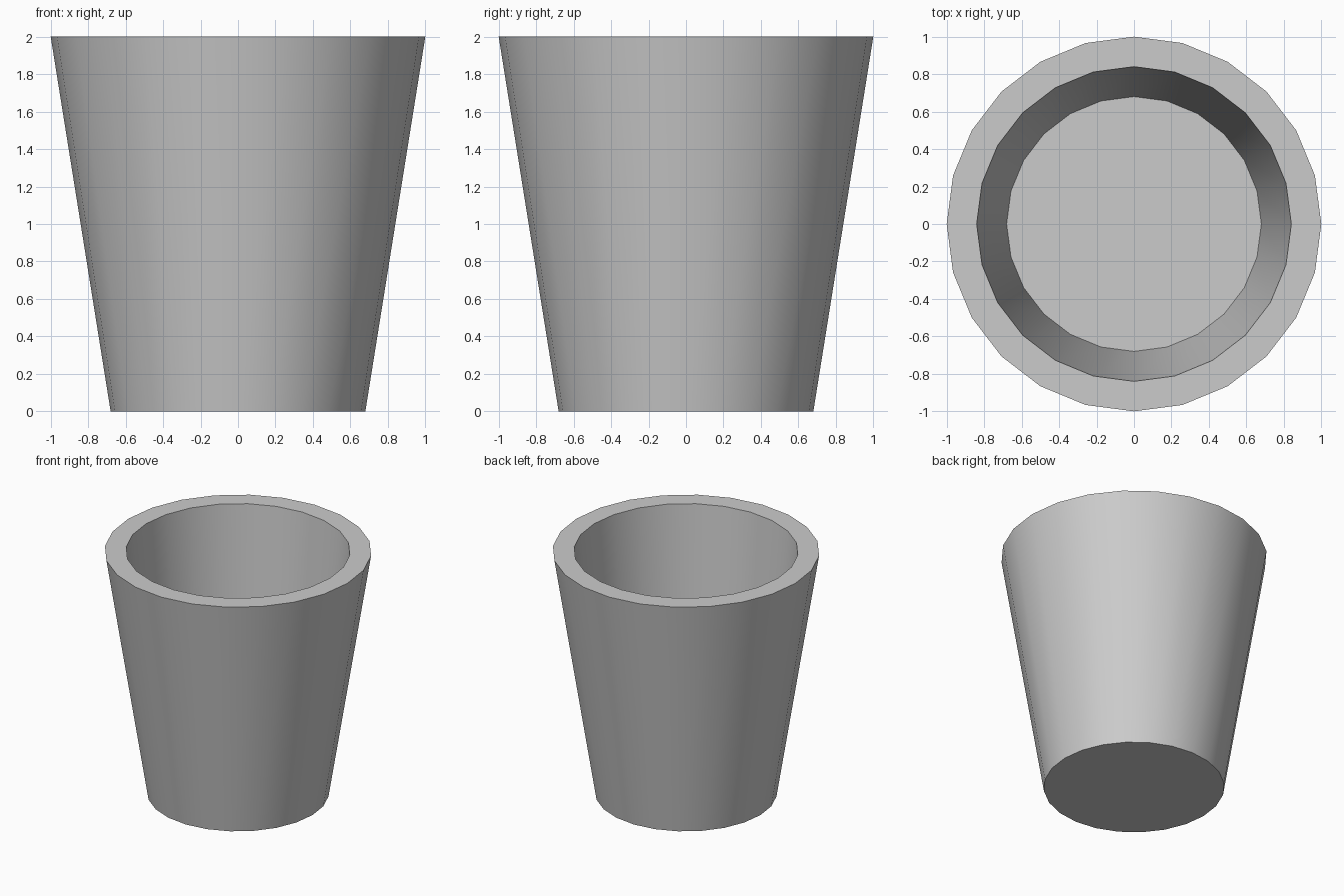
import bpy, bmesh
from math import cos, sin, tau, radians

if "Cube" in bpy.data.objects:
    bpy.data.objects.remove(bpy.data.objects["Cube"])

SIDES = 24
# (radius, height) from the outer base, over the rim, down to the inner floor
PROFILE = [(0.68, 0.0), (1.0, 2.0), (0.84, 2.0), (0.68, 0.12)]

bm = bmesh.new()
rings = [[bm.verts.new((r * cos(tau * i / SIDES), r * sin(tau * i / SIDES), z))
          for i in range(SIDES)] for r, z in PROFILE]

# outer wall, rim and inner wall
for a, b in zip(rings, rings[1:]):
    for i in range(SIDES):
        j = (i + 1) % SIDES
        bm.faces.new((a[i], a[j], b[j], b[i]))

# underside and inner floor
bm.faces.new(rings[0][::-1])
bm.faces.new(rings[-1])
bmesh.ops.recalc_face_normals(bm, faces=bm.faces[:])

mesh = bpy.data.meshes.new("tapered_pot")
bm.to_mesh(mesh)
bm.free()
pot = bpy.data.objects.new("tapered_pot", mesh)
bpy.context.collection.objects.link(pot)

# smooth walls, sharp rim and base
bpy.context.view_layer.objects.active = pot
pot.select_set(True)
bpy.ops.object.shade_smooth_by_angle(angle=radians(30))
